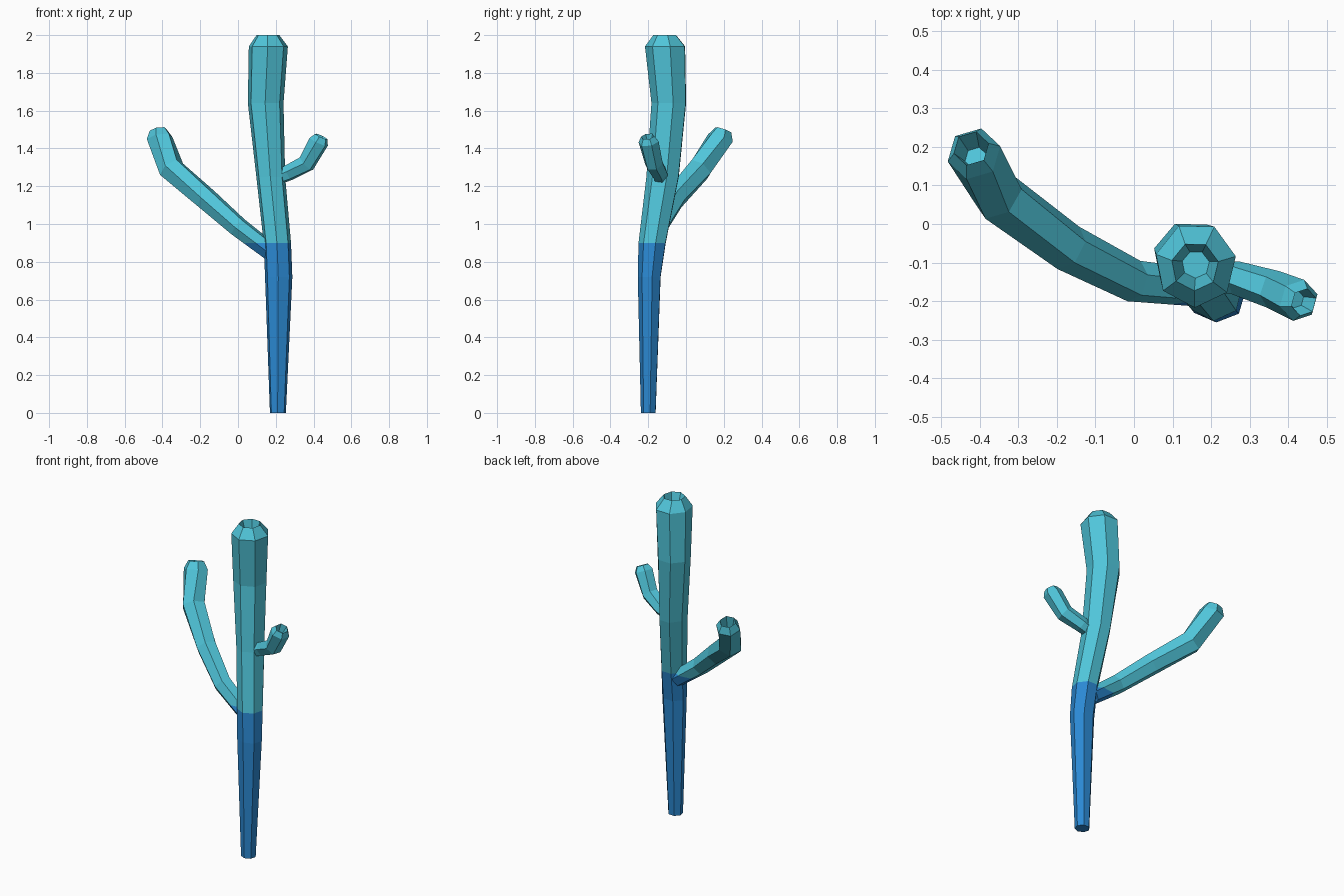
import bpy, bmesh, math
from mathutils import Vector

if "Cube" in bpy.data.objects:
    bpy.data.objects.remove(bpy.data.objects["Cube"])


def material(name, rgb):
    m = bpy.data.materials.new(name)
    m.diffuse_color = (*rgb, 1)
    m.use_nodes = True
    m.node_tree.nodes["Principled BSDF"].inputs["Base Color"].default_value = m.diffuse_color
    return m


TEAL = material("teal", (0.080, 0.56, 0.70))
BLUE = material("blue", (0.024, 0.25, 0.65))
SPLIT = 0.9  # height where blue changes to teal


def tube(name, rings, sides, phase=0.0):
    """Loft rings of (centre, axis, radius_u, radius_v), cap both ends, colour by height."""
    bm = bmesh.new()
    loops = []
    for centre, axis, ru, rv in rings:
        n = Vector(axis).normalized()
        v = Vector((0, 1, 0))
        v = (v - n * v.dot(n)).normalized()
        u = v.cross(n)
        loop = []
        for i in range(sides):
            a = phase + math.tau * i / sides
            loop.append(bm.verts.new(Vector(centre) + u * ru * math.cos(a) + v * rv * math.sin(a)))
        loops.append(loop)
    for a, b in zip(loops, loops[1:]):
        for i in range(sides):
            j = (i + 1) % sides
            bm.faces.new((a[i], a[j], b[j], b[i]))
    bm.faces.new(loops[0][::-1])
    bm.faces.new(loops[-1])
    # cut along the colour boundary
    bmesh.ops.bisect_plane(bm, geom=bm.verts[:] + bm.edges[:] + bm.faces[:],
                           plane_co=(0, 0, SPLIT), plane_no=(0, 0, 1))
    bmesh.ops.recalc_face_normals(bm, faces=bm.faces[:])
    for f in bm.faces:
        f.material_index = 1 if f.calc_center_median().z < SPLIT else 0
    me = bpy.data.meshes.new(name)
    bm.to_mesh(me)
    bm.free()
    me.materials.append(TEAL)
    me.materials.append(BLUE)
    ob = bpy.data.objects.new(name, me)
    bpy.context.collection.objects.link(ob)
    return ob


def arm(name, path, tip_axis, rim, depth, sides, phase=0.0):
    """Bent branch: path of (x, y, z, radius), ending in a bevelled hollow tip."""
    pts = [Vector(p[:3]) for p in path]
    t = Vector(tip_axis).normalized()
    rings = []
    for i, p in enumerate(path):
        d0 = (pts[i] - pts[max(i - 1, 0)]).normalized()
        d1 = (pts[min(i + 1, len(pts) - 1)] - pts[i]).normalized()
        axis = t if i == len(pts) - 1 else d0 + d1
        rings.append((pts[i], axis, p[3], p[3]))
    end, r = pts[-1], path[-1][3]
    rings.append((end + t * rim, t, r * 0.66, r * 0.66))
    rings.append((end + t * (rim - depth), t, r * 0.42, r * 0.42))
    return tube(name, rings, sides, phase)


# trunk: leaning, widening upward, with a hollow top
UP = (0, 0, 1)
trunk = [
    (0.211, -0.198, 0.00, 0.042, 0.040),
    (0.215, -0.192, 0.72, 0.072, 0.062),
    (0.208, -0.176, 0.90, 0.072, 0.074),
    (0.173, -0.120, 1.25, 0.076, 0.088),
    (0.146, -0.087, 1.64, 0.094, 0.094),
    (0.160, -0.106, 1.94, 0.103, 0.109),
    (0.158, -0.110, 2.00, 0.060, 0.062),
    (0.160, -0.105, 1.90, 0.035, 0.035),
]
tube("trunk", [((x, y, z), UP, a * 1.03, b * 1.02) for x, y, z, a, b in trunk], 7, 0.2)

# long left arm
arm("left_arm", [
    (0.170, -0.165, 0.855, 0.050),
    (0.000, -0.148, 0.985, 0.055),
    (-0.170, -0.062, 1.135, 0.062),
    (-0.352, 0.072, 1.290, 0.070),
    (-0.415, 0.182, 1.455, 0.071),
], (-0.15, 0.30, 0.9), 0.045, 0.08, 6, 0.3)

# short right arm
arm("right_arm", [
    (0.205, -0.135, 1.245, 0.040),
    (0.265, -0.140, 1.270, 0.044),
    (0.362, -0.170, 1.320, 0.050),
    (0.427, -0.198, 1.435, 0.055),
], (0.42, -0.15, 0.9), 0.032, 0.05, 6, 0.3)
